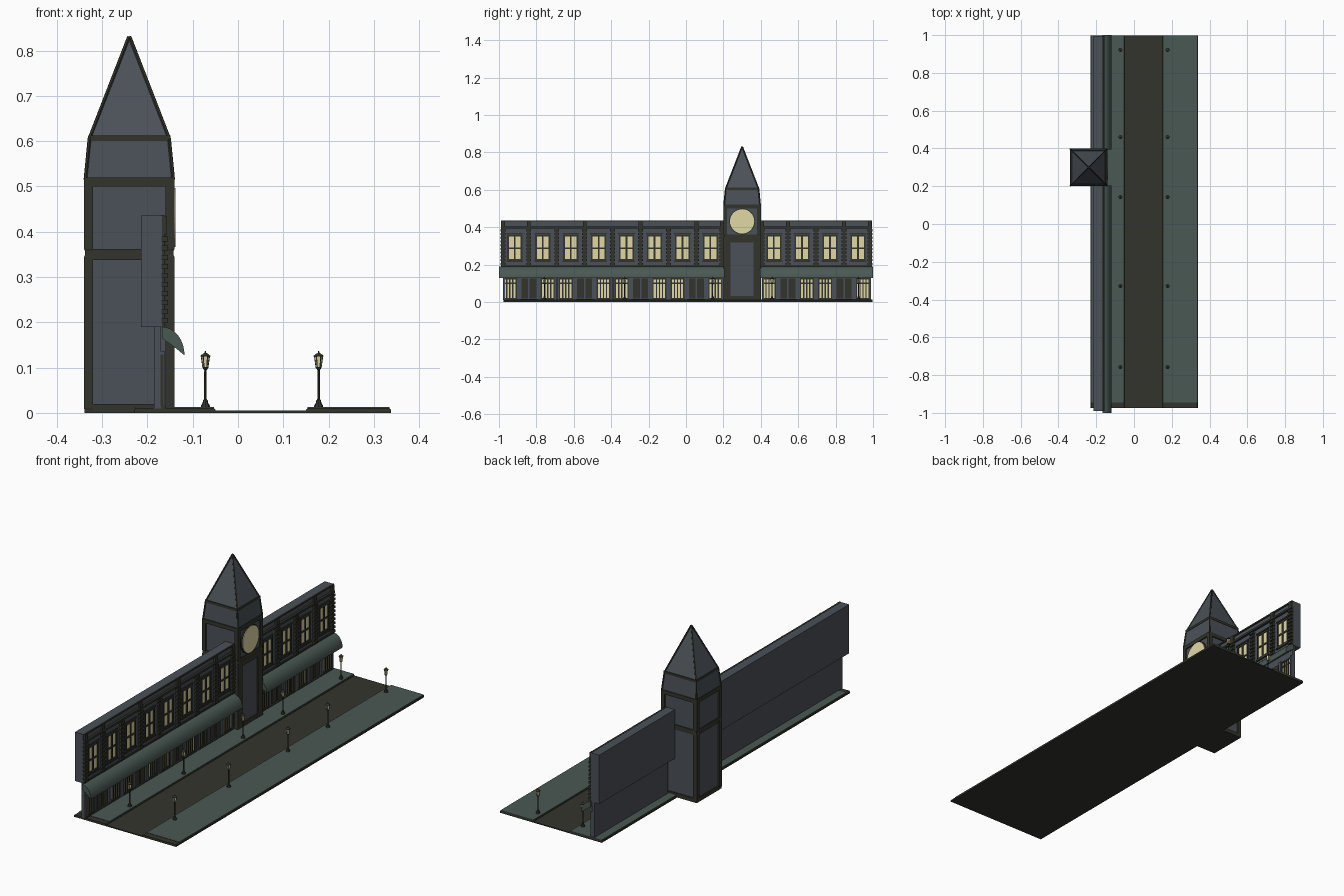
import bpy, bmesh, math
from mathutils import Matrix, Vector

if "Cube" in bpy.data.objects:
    bpy.data.objects.remove(bpy.data.objects["Cube"])


def mat(name, c):
    m = bpy.data.materials.new(name)
    m.diffuse_color = (*c, 1)
    m.use_nodes = True
    m.node_tree.nodes["Principled BSDF"].inputs["Base Color"].default_value = m.diffuse_color
    return m


WALL = mat("slate", (0.07, 0.082, 0.098))
DARK = mat("dark_trim", (0.034, 0.034, 0.026))
GREEN = mat("green_grey", (0.068, 0.098, 0.088))
GLOW = mat("lit_glass", (0.75, 0.69, 0.38))


def finish(bm, name, m, smooth=False):
    bmesh.ops.recalc_face_normals(bm, faces=bm.faces)
    me = bpy.data.meshes.new(name)
    bm.to_mesh(me)
    bm.free()
    me.materials.append(m)
    ob = bpy.data.objects.new(name, me)
    bpy.context.collection.objects.link(ob)
    if smooth:
        bpy.context.view_layer.objects.active = ob
        ob.select_set(True)
        bpy.ops.object.shade_smooth_by_angle(angle=math.radians(35))
        ob.select_set(False)
    return ob


def box(bm, x0, x1, y0, y1, z0, z1):
    s = Matrix.Diagonal((x1 - x0, y1 - y0, z1 - z0, 1))
    t = Matrix.Translation(((x0 + x1) / 2, (y0 + y1) / 2, (z0 + z1) / 2))
    bmesh.ops.create_cube(bm, size=1, matrix=t @ s)


def extrude_y(bm, profile, y0, y1):
    f = bm.faces.new([bm.verts.new((x, y0, z)) for x, z in profile])
    g = bmesh.ops.extrude_face_region(bm, geom=[f])["geom"]
    bmesh.ops.translate(bm, vec=(0, y1 - y0, 0), verts=[v for v in g if isinstance(v, bmesh.types.BMVert)])


def stack(bm, c, rings, sides, rot=0.0):
    """Loft of regular polygons, rings = (radius, z)."""
    loops = [[bm.verts.new((c[0] + r * math.cos(rot + 2 * math.pi * i / sides),
                            c[1] + r * math.sin(rot + 2 * math.pi * i / sides), z))
              for i in range(sides)] for r, z in rings]
    for a, b in zip(loops, loops[1:]):
        for i in range(sides):
            j = (i + 1) % sides
            bm.faces.new((a[i], a[j], b[j], b[i]))
    bm.faces.new(loops[0])
    bm.faces.new(loops[-1])


def bars(bm, x0, x1, yc, half, z0, z1, t, ys, zs):
    """Frame around an opening, with glazing bars at the given offsets."""
    for y in [-half, half] + ys:
        box(bm, x0, x1, yc + y - t / 2, yc + y + t / 2, z0, z1)
    for z in [z0, z1] + zs:
        box(bm, x0, x1 - 0.0005, yc - half - t / 2, yc + half + t / 2, z - t / 2, z + t / 2)


# Street: road, kerbs and pavement tops
Y0, Y1 = -0.975, 0.997
bm = bmesh.new()
box(bm, -0.06, 0.16, Y0, Y1, 0, 0.005)
finish(bm, "road", DARK)
kerb, pave = bmesh.new(), bmesh.new()
for a, b in ((-0.23, -0.05), (0.15, 0.338)):
    extrude_y(kerb, [(a, 0), (b, 0), (b, 0.007), (b - 0.004, 0.011), (a + 0.004, 0.011), (a, 0.007)], Y0, Y1)
    box(pave, a + 0.003, b - 0.003, -0.945, Y1, 0.009, 0.0125)
finish(kerb, "kerbs", DARK)
finish(pave, "pavement", GREEN)

# Terrace: two runs either side of the tower
SIDES = [(-0.99, 0.205, 8), (0.395, 0.995, 4)]
upper, lower, awn = bmesh.new(), bmesh.new(), bmesh.new()
trim, glass, quoin, doors, shop, sills = [bmesh.new() for _ in range(6)]
F = -0.168
arc = [(-0.168 + 0.05 * math.sin(t), 0.127 + 0.063 * math.cos(t))
       for t in [math.pi / 2 * i / 8 for i in range(9)]]
for a, b, n in SIDES:
    box(upper, -0.214, F, a, b, 0.19, 0.436)
    box(lower, -0.185, F - 0.002, a + 0.012, b - 0.005, 0.01, 0.19)
    # parapet bands
    for z0, z1, x in ((0.394, 0.404, -0.157), (0.43, 0.437, -0.162), (0.19, 0.197, -0.162)):
        box(trim, F - 0.002, x, a, b, z0, z1)
    # curved awning
    ya, yb = (-1, b) if a < 0 else (a, 1)
    extrude_y(awn, arc + [(-0.140, 0.145), (-0.168, 0.165)], ya, yb)
    w = (b - a) / n
    for i in range(n):
        y = a + w * (i + 0.5)
        # upper windows, four panes
        box(glass, F - 0.002, F + 0.001, y - 0.034, y + 0.034, 0.228, 0.353)
        bars(trim, F - 0.001, F + 0.005, y, 0.036, 0.226, 0.355, 0.009, [0], [0.288])
        box(sills, F - 0.001, F + 0.007, y - 0.045, y + 0.045, 0.214, 0.222)
        box(sills, F - 0.001, F + 0.006, y - 0.045, y + 0.045, 0.361, 0.368)
    # banded pilasters between the bays
    for i in range(n + 1):
        y = min(max(a + w * i, a + 0.012), b - 0.012)
        box(quoin, F - 0.001, F + 0.007, y - 0.009, y + 0.009, 0.19, 0.394)
        for k in range(10):
            box(quoin, F - 0.001, F + 0.013, y - 0.013, y + 0.013, 0.198 + k * 0.02, 0.209 + k * 0.02)
        if i % 2 or i in (0, n):
            box(quoin, F - 0.001, F + 0.01, y - 0.01, y + 0.01, 0.404, 0.435)
    # shopfronts: window, double door, window
    for i in range(n // 2):
        y = a + w * (2 * i + 1)
        for s in (-1, 1):
            yc = y + s * 0.101
            box(glass, F - 0.003, F, yc - 0.032, yc + 0.032, 0.014, 0.128)
            bars(shop, F - 0.003, F + 0.004, yc, 0.034, 0.018, 0.125, 0.007, [-0.016, 0, 0.016], [0.1])
            box(doors, F - 0.003, F + 0.003, y + s * 0.022 - 0.018, y + s * 0.022 + 0.018, 0.018, 0.125)
            box(lower, F - 0.003, F + 0.006, y + s * 0.055 - 0.008, y + s * 0.055 + 0.008, 0.01, 0.135)
            ye = min(max(y + s * (w - 0.006), a + 0.018), b - 0.01)
            box(lower, F - 0.003, F + 0.007, ye - 0.005, ye + 0.005, 0.01, 0.135)
        box(sills, F - 0.003, F + 0.008, y - w + 0.012, y + w - 0.012, 0.01, 0.016)
for bm, name, m in ((upper, "upper_wall", WALL), (lower, "lower_wall", WALL), (trim, "window_frames_and_bands", DARK),
                    (glass, "window_glass", GLOW), (quoin, "pilasters", DARK), (doors, "shop_doors", DARK),
                    (shop, "shop_window_bars", DARK), (sills, "sills_and_lintels", DARK)):
    finish(bm, name, m)
finish(awn, "awning", GREEN, True)

# Clock tower: slate core, dark frame, tapered belfry and spire
C = (-0.24, 0.3)
R2, Q = math.sqrt(2), math.pi / 4
core = bmesh.new()
stack(core, C, [(0.093 * R2, 0.003), (0.093 * R2, 0.51)], 4, Q)
stack(core, C, [(0.097 * R2, 0.508), (0.0885 * R2, 0.608), (0.001, 0.832)], 4, Q)
finish(core, "tower_core", WALL)
frame = bmesh.new()
for z0, z1, h in ((0, 0.02, 0.099), (0.338, 0.362, 0.098), (0.5, 0.52, 0.1), (0.6, 0.612, 0.091)):
    stack(frame, C, [(h * R2, z0), (h * R2, z1)], 4, Q)
for sx in (-1, 1):
    for sy in (-1, 1):
        for z0, z1 in ((0.004, 0.35), (0.356, 0.51)):
            c = (C[0] + sx * 0.09, C[1] + sy * 0.09)
            stack(frame, c, [(0.007 * R2, z0), (0.01 * R2, z0 + 0.006), (0.01 * R2, z1 - 0.006), (0.007 * R2, z1)], 4, Q)
        # slim ribs on the belfry and spire edges
        pts = [Vector((C[0] + sx * h, C[1] + sy * h, z)) for h, z in ((0.097, 0.515), (0.088, 0.606), (0.001, 0.83))]
        for p, q in zip(pts, pts[1:]):
            d = q - p
            m = Matrix.Translation((p + q) / 2) @ d.to_track_quat('Z', 'Y').to_matrix().to_4x4()
            bmesh.ops.create_cone(frame, cap_ends=True, segments=6, radius1=0.004, radius2=0.004, depth=d.length, matrix=m)
# street face has a narrower panel
for y in (0.222, 0.378):
    box(frame, -0.15, -0.1415, y - 0.016, y + 0.016, 0.01, 0.345)
box(frame, -0.15, -0.1415, 0.21, 0.39, 0.318, 0.345)
box(frame, -0.15, -0.1415, 0.21, 0.39, 0.01, 0.032)
finish(frame, "tower_frame", DARK)

# Clock dial and rim
turn = Matrix.Rotation(math.pi / 2, 4, 'Y')
for name, r, d, m in (("clock_rim", 0.07, 0.012, DARK), ("clock_dial", 0.065, 0.018, GLOW)):
    bm = bmesh.new()
    bmesh.ops.create_cone(bm, cap_ends=True, segments=32, radius1=r, radius2=r, depth=d,
                          matrix=Matrix.Translation((-0.147, 0.3, 0.431)) @ turn)
    finish(bm, name, m)

# Street lamps
post, lamp = bmesh.new(), bmesh.new()
for x in (-0.072, 0.178):
    for y in (-0.757, -0.328, 0.143, 0.46, 0.922):
        c = (x, y)
        stack(post, c, [(0.01, 0.01), (0.01, 0.016), (0.006, 0.022), (0.0055, 0.027), (0.0027, 0.031),
                        (0.0025, 0.094), (0.006, 0.099), (0.006, 0.101)], 8)
        stack(post, c, [(0.011, 0.124), (0.011, 0.126), (0.005, 0.131), (0.002, 0.132), (0.001, 0.137)], 8)
        stack(lamp, c, [(0.0055, 0.1), (0.009, 0.125)], 6)
        for k in range(6):
            t = k * math.pi / 3
            p, q = [Vector((x + r * math.cos(t), y + r * math.sin(t), z)) for r, z in ((0.0055, 0.1), (0.009, 0.125))]
            m = Matrix.Translation((p + q) / 2) @ (q - p).to_track_quat('Z', 'Y').to_matrix().to_4x4()
            bmesh.ops.create_cone(post, cap_ends=True, segments=4, radius1=0.0011, radius2=0.0011, depth=0.026, matrix=m)
finish(post, "lamp_posts", DARK, True)
finish(lamp, "lamp_glass", GLOW)
